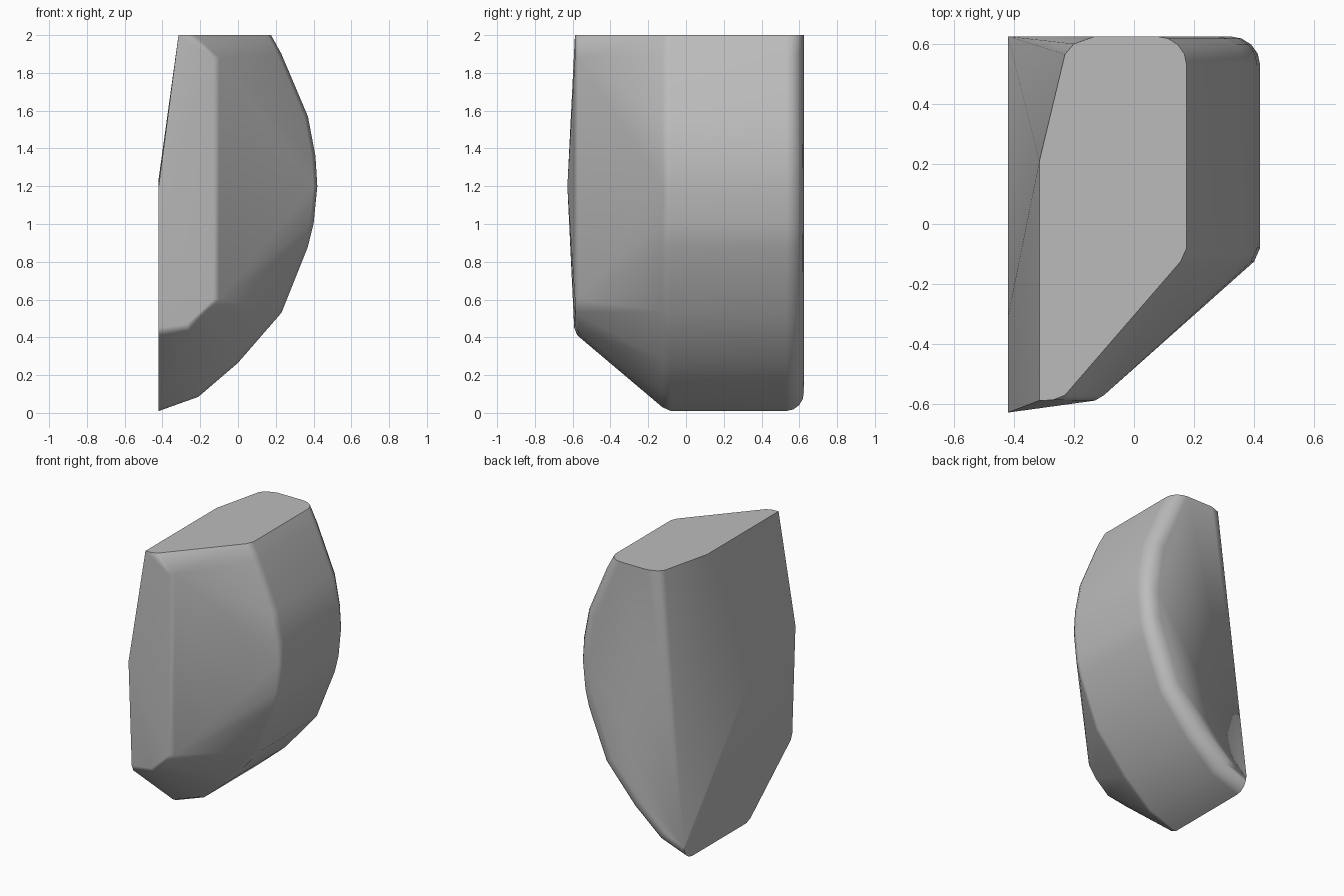
import bpy, bmesh, math
from mathutils import Vector

cube = bpy.data.objects.get("Cube")
if cube:
    bpy.data.objects.remove(cube)

TOP = 2.0

# Curved outer outline from top to bottom: x, z
outline = [(0.175, 2.0), (0.23, 1.9), (0.37, 1.57), (0.41, 1.36), (0.42, 1.2),
           (0.40, 1.0), (0.37, 0.88), (0.23, 0.53), (0.0, 0.265), (-0.21, 0.085),
           (-0.42, 0.01)]


def inset(points, amount):
    """Move the outline inwards along its normals, keeping its two ends on the flat sides."""
    result = []
    last = len(points) - 1
    for i, (x, z) in enumerate(points):
        a, b = points[max(i - 1, 0)], points[min(i + 1, last)]
        n = Vector((b[1] - a[1], a[0] - b[0])).normalized() * amount
        if i == 0:
            result.append((x - amount, z))
        elif i == last:
            result.append((x, z + amount))
        else:
            result.append((x + n.x, min(z + n.y, TOP)))
    return result


# Slices of the curved side: y, inset (rounded towards the back)
points = []
for y, amount in [(-0.125, 0.02), (-0.08, 0), (0.53, 0)]:
    points += [(x, y, z) for x, z in inset(outline, amount)]
for step in range(1, 5):
    angle = math.radians(22.5 * step)
    ring = inset(outline, 0.1 * (1 - math.cos(angle)))
    points += [(x, 0.53 + 0.095 * math.sin(angle), z) for x, z in ring]

# Front face with its softened right and lower edges
points += [(-0.42, -0.628, 1.2), (-0.42, -0.592, 0.45), (-0.42, -0.575, 0.41),
           (-0.27, -0.588, 0.47), (-0.26, -0.57, 0.43), (-0.17, -0.585, 0.53),
           (-0.13, -0.588, 0.6), (-0.10, -0.57, 0.6), (-0.13, -0.588, 1.88),
           (-0.10, -0.57, 1.88), (-0.27, -0.586, TOP), (-0.23, -0.57, TOP),
           (-0.315, -0.588, TOP)]

# Cleaved left side and the rounded upright corner behind it
points += [(-0.42, -0.31, 1.24), (-0.315, 0.21, TOP), (-0.23, 0.565, TOP),
           (-0.20, 0.6, TOP), (-0.13, 0.625, TOP), (-0.42, 0.62, 0.1)]

# Wrap the points in a faceted solid
bm = bmesh.new()
for p in points:
    bm.verts.new(p)
hull = bmesh.ops.convex_hull(bm, input=bm.verts)
loose = {g for g in hull["geom_interior"] + hull["geom_unused"]
         if isinstance(g, bmesh.types.BMVert)}
bmesh.ops.delete(bm, geom=list(loose), context='VERTS')
bmesh.ops.dissolve_limit(bm, angle_limit=math.radians(1.5), verts=bm.verts, edges=bm.edges)
bmesh.ops.recalc_face_normals(bm, faces=bm.faces)
mesh = bpy.data.meshes.new("rock")
bm.to_mesh(mesh)
bm.free()
rock = bpy.data.objects.new("rock", mesh)
bpy.context.collection.objects.link(rock)

# Stone colour
stone = bpy.data.materials.new("stone grey")
stone.use_nodes = True
colour = (0.5, 0.5, 0.5, 1)
stone.diffuse_color = colour
stone.node_tree.nodes["Principled BSDF"].inputs["Base Color"].default_value = colour
mesh.materials.append(stone)

# Soft shading with sharp main edges
bpy.context.view_layer.objects.active = rock
rock.select_set(True)
bpy.ops.object.shade_smooth_by_angle(angle=math.radians(35))
weighted = rock.modifiers.new("weighted_normals", 'WEIGHTED_NORMAL')
weighted.keep_sharp = True
